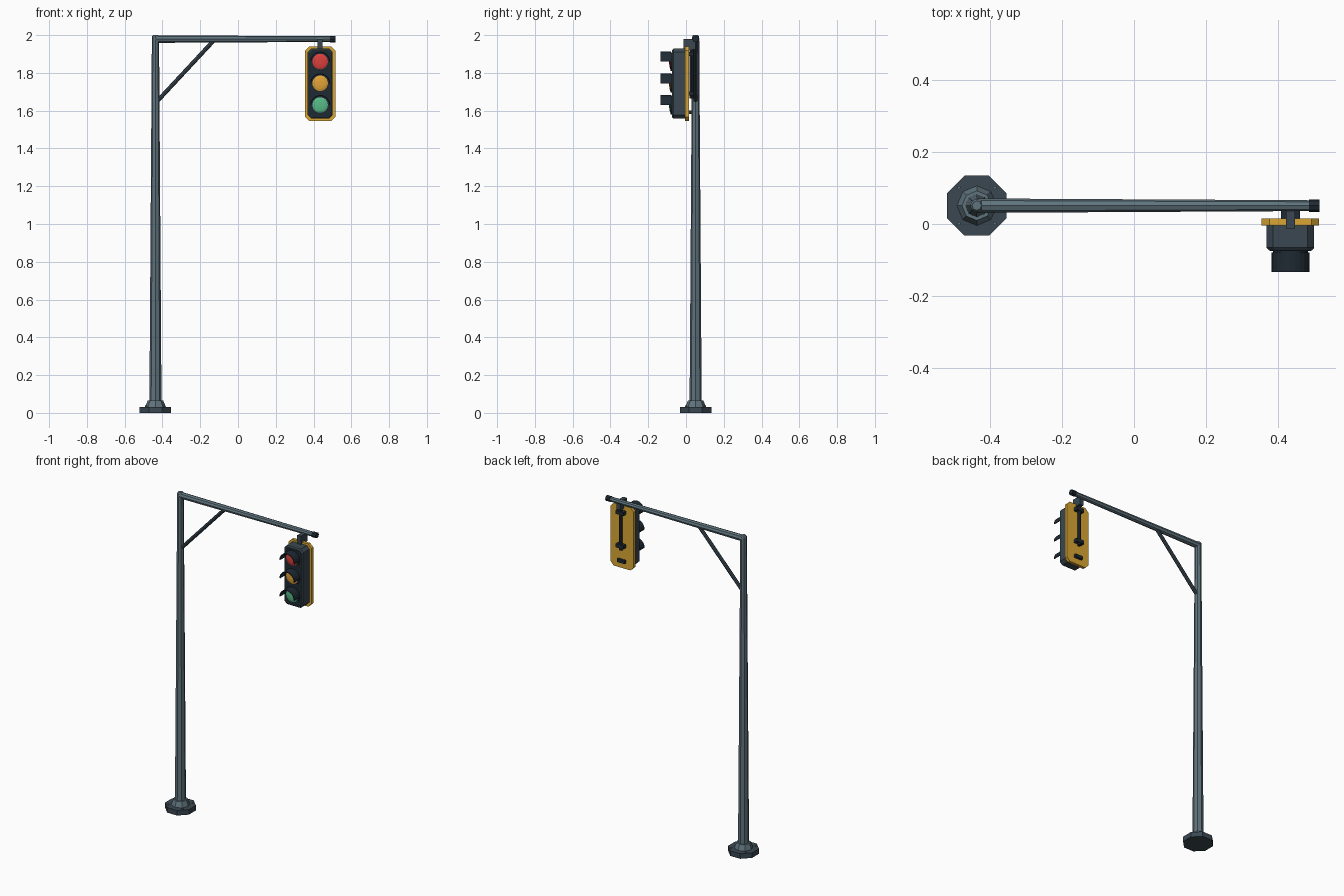
import bpy, bmesh, math
from mathutils import Vector

if "Cube" in bpy.data.objects:
    bpy.data.objects.remove(bpy.data.objects["Cube"])


def material(name, rgb):
    m = bpy.data.materials.new(name)
    m.diffuse_color = (*[(c / 255) ** 2.2 for c in rgb], 1)
    m.use_nodes = True
    m.node_tree.nodes["Principled BSDF"].inputs["Base Color"].default_value = m.diffuse_color
    return m


STEEL = material("steel", (96, 115, 124))
DARK = material("dark_steel", (60, 73, 82))
BLACK = material("black", (36, 46, 54))
YELLOW = material("yellow", (218, 165, 55))
RED = material("red", (218, 66, 62))
AMBER = material("amber", (226, 162, 58))
GREEN = material("green", (88, 184, 134))

PX, PY = -0.437, 0.051      # pole axis
SX = 0.435                  # signal centre


def finish(name, bm, mat):
    bmesh.ops.recalc_face_normals(bm, faces=bm.faces)
    me = bpy.data.meshes.new(name)
    bm.to_mesh(me)
    bm.free()
    me.materials.append(mat)
    ob = bpy.data.objects.new(name, me)
    bpy.context.collection.objects.link(ob)
    return ob


def rod(name, a, b, r1, r2, mat, sides=8):
    """Tapered flat-sided bar from a to b."""
    a, b = Vector(a), Vector(b)
    bm = bmesh.new()
    bmesh.ops.create_cone(bm, cap_ends=True, segments=sides, radius1=r1,
                          radius2=r2, depth=(b - a).length)
    ob = finish(name, bm, mat)
    ob.rotation_mode = 'QUATERNION'
    ob.rotation_quaternion = (b - a).to_track_quat('Z', 'Y')
    ob.location = (a + b) / 2
    return ob


def box(name, x, y, z, mat):
    bm = bmesh.new()
    bmesh.ops.create_cube(bm, size=1)
    for v in bm.verts:
        for i, (lo, hi) in enumerate((x, y, z)):
            v.co[i] = lo if v.co[i] < 0 else hi
    return finish(name, bm, mat)


def loft(name, rings, mat):
    """Skin equal-length rings of points and cap both ends."""
    bm = bmesh.new()
    vs = [[bm.verts.new(p) for p in ring] for ring in rings]
    n = len(vs[0])
    for r, s in zip(vs, vs[1:]):
        for i in range(n):
            j = (i + 1) % n
            bm.faces.new((r[i], r[j], s[j], s[i]))
    bm.faces.new(vs[0])
    bm.faces.new(vs[-1])
    return finish(name, bm, mat)


def panel_ring(y, hw, z0, z1, c):
    """Rectangle with clipped corners at depth y."""
    pts = [(hw, z0 + c), (hw, z1 - c), (hw - c, z1), (c - hw, z1),
           (-hw, z1 - c), (-hw, z0 + c), (c - hw, z0), (hw - c, z0)]
    return [(SX + x, y, z) for x, z in pts]


# Base plate, collar and bolts
plate = rod("base_plate", (PX, PY, 0), (PX, PY, 0.032), 0.09, 0.09, DARK)
plate.rotation_quaternion = (math.cos(math.pi / 16), 0, 0, math.sin(math.pi / 16))
rod("base_collar", (PX, PY, 0.03), (PX, PY, 0.065), 0.056, 0.041, STEEL)
for i, (sx, sy) in enumerate(((1, 1), (1, -1), (-1, 1), (-1, -1))):
    x, y = PX + sx * 0.05, PY + sy * 0.05
    rod(f"base_bolt_{i}", (x, y, 0.03), (x, y, 0.038), 0.005, 0.005, STEEL, 6)

# Pole, arm and brace
rod("pole", (PX, PY, 0.06), (PX, PY, 1.992), 0.032, 0.019, STEEL)
rod("pole_cap", (PX, PY, 1.992), (PX, PY, 2.0), 0.019, 0.013, STEEL)
rod("arm", (PX, PY, 1.979), (0.488, PY, 1.979), 0.02, 0.015, STEEL)
rod("arm_end_cap", (0.486, PY, 1.979), (0.516, PY, 1.979), 0.0175, 0.0175, BLACK)
rod("brace", (PX, PY, 1.64), (-0.125, PY, 1.975), 0.011, 0.011, DARK)

# Signal housing and backplate
loft("backplate", [panel_ring(y, 0.08, 1.545, 1.94, 0.022) for y in (-0.004, 0.015)], YELLOW)
loft("housing", [panel_ring(0.0, 0.066, 1.558, 1.928, 0.018),
                 panel_ring(-0.066, 0.066, 1.558, 1.928, 0.018),
                 panel_ring(-0.073, 0.060, 1.564, 1.922, 0.016)], DARK)
loft("front_panel", [panel_ring(-0.07, 0.057, 1.567, 1.919, 0.015),
                     panel_ring(-0.075, 0.057, 1.567, 1.919, 0.015)], BLACK)

# Lamps: bezel, domed lens and half-round hood
for label, z, mat in (("red", 1.86, RED), ("amber", 1.745, AMBER), ("green", 1.63, GREEN)):
    rod(label + "_bezel", (SX, -0.07, z), (SX, -0.081, z), 0.049, 0.049, BLACK, 24)
    ang = [math.tau * i / 24 for i in range(24)]
    loft(label + "_lens", [[(SX + r * math.cos(a), y, z + r * math.sin(a)) for a in ang]
                           for r, y in ((0.041, -0.078), (0.041, -0.083), (0.030, -0.087), (0.014, -0.089))], mat)
    half = [math.pi * i / 12 for i in range(13)]
    arc = [(0.0525, a) for a in half] + [(0.0475, a) for a in reversed(half)]
    loft(label + "_hood", [[(SX + r * math.cos(a), y, z + r * math.sin(a)) for r, a in arc]
                           for y in (-0.079, -0.134)], BLACK)

# Hanger and rear mounting hardware
box("hanger", (SX - 0.013, SX + 0.013), (-0.013, 0.05), (1.925, 1.98), DARK)
rod("rear_pipe", (SX, 0.029, 1.665), (SX, 0.029, 1.975), 0.011, 0.011, BLACK)
for i, z in enumerate((1.9, 1.69)):
    box(f"rear_clamp_{i}", (SX - 0.027, SX + 0.027), (0.012, 0.041), (z - 0.011, z + 0.011), BLACK)
box("rear_latch", (SX - 0.026, SX + 0.026), (0.012, 0.03), (1.582, 1.602), BLACK)
